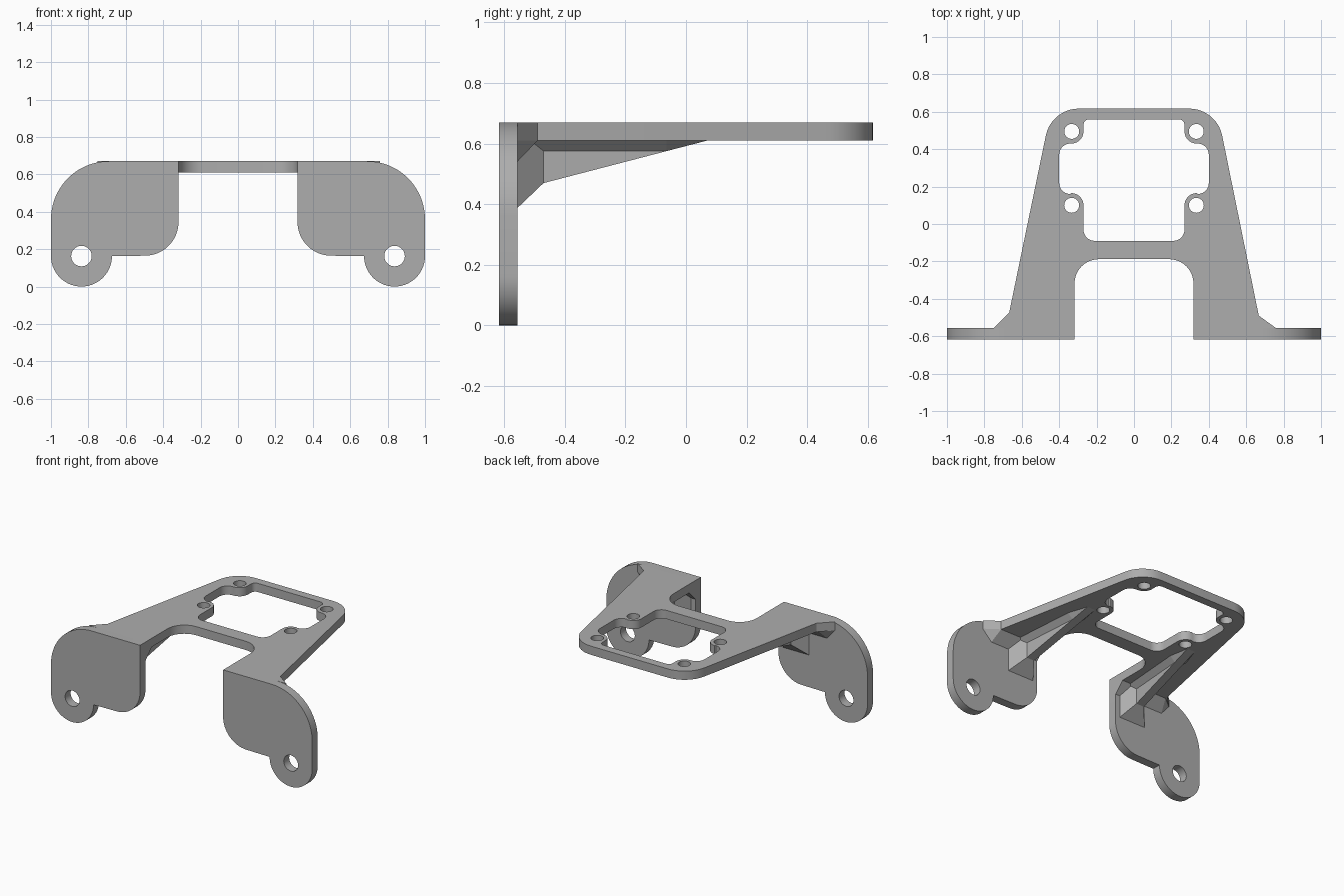
import bpy, bmesh
from math import sin, cos, radians
from mathutils import Matrix

if "Cube" in bpy.data.objects:
    bpy.data.objects.remove(bpy.data.objects["Cube"])

grey = bpy.data.materials.new("plain grey")
grey.use_nodes = True
colour = (0.42, 0.42, 0.42, 1)
grey.diffuse_color = colour
grey.node_tree.nodes["Principled BSDF"].inputs["Base Color"].default_value = colour

TOP, T = 0.67, 0.06          # top height, sheet thickness
UNDER = TOP - T
FRONT = -0.617
INNER = FRONT + T            # back face of the flanges


def arc(cx, cy, r, a, b, n=10):
    return [(cx + r * cos(radians(a + (b - a) * i / n)),
             cy + r * sin(radians(a + (b - a) * i / n))) for i in range(n + 1)]


def circle(cx, cy, r):
    return arc(cx, cy, r, 0, 360, 28)[:-1]


def finish(bm, name, smooth=True):
    bmesh.ops.recalc_face_normals(bm, faces=bm.faces)
    mesh = bpy.data.meshes.new(name)
    bm.to_mesh(mesh)
    bm.free()
    mesh.materials.append(grey)
    obj = bpy.data.objects.new(name, mesh)
    bpy.context.collection.objects.link(obj)
    if smooth:
        bpy.ops.object.select_all(action='DESELECT')
        obj.select_set(True)
        bpy.context.view_layer.objects.active = obj
        bpy.ops.object.shade_smooth_by_angle(angle=radians(30))
    return obj


def sheet(name, loops, matrix):
    """Fill an outline with holes and thicken it by T along local z."""
    bm = bmesh.new()
    for loop in loops:
        vs = [bm.verts.new((x, y, 0)) for x, y in loop]
        for i, v in enumerate(vs):
            bm.edges.new((vs[i - 1], v))
    bmesh.ops.triangle_fill(bm, use_beauty=True, edges=bm.edges[:])
    ext = bmesh.ops.extrude_face_region(bm, geom=bm.faces[:])
    moved = [g for g in ext["geom"] if isinstance(g, bmesh.types.BMVert)]
    bmesh.ops.translate(bm, verts=moved, vec=(0, 0, T))
    bmesh.ops.transform(bm, matrix=matrix, verts=bm.verts)
    return finish(bm, name)


def hull(name, points):
    bm = bmesh.new()
    for p in points:
        bm.verts.new(p)
    bmesh.ops.convex_hull(bm, input=bm.verts)
    bmesh.ops.dissolve_limit(bm, angle_limit=0.01, verts=bm.verts, edges=bm.edges)
    return finish(bm, name, smooth=False)


def flip(points):
    return [(-x, y) for x, y in reversed(points)]


# Top plate: tapered outline, stepped window and four screw holes
def plate_side(corner_y, foot_x):
    return (arc(0.295, 0.437, 0.18, 90, 12)
            + [(0.667, corner_y), (foot_x, INNER), (0.318, INNER)]
            + arc(0.188, -0.318, 0.13, 0, 90))


LEFT, RIGHT = (-0.49, 0.76), (-0.472, 0.75)
outline = plate_side(*LEFT) + flip(plate_side(*RIGHT))
window_side = (arc(0.24, 0.53, 0.03, 90, 0, 5)
               + arc(0.335, 0.495, 0.065, 180, 270)
               + arc(0.34, 0.37, 0.06, 90, 0)
               + arc(0.34, 0.22, 0.06, 0, -90)
               + arc(0.335, 0.1, 0.065, 90, 180)
               + arc(0.21, -0.03, 0.06, 0, -90))
screws = [circle(s * 0.333, y, 0.04) for s in (1, -1) for y in (0.495, 0.1)]
sheet("top_plate", [outline, window_side + flip(window_side)] + screws,
      Matrix.Translation((0, 0, UNDER)))

# Flange profile with a rounded mounting lug
flange = ([(0.318, TOP)] + arc(0.69, 0.36, 0.31, 90, 0, 20)
          + arc(0.837, 0.163, 0.163, 0, -180, 28)
          + arc(0.498, 0.345, 0.18, 270, 180, 14))
lug_hole = circle(0.837, 0.163, 0.055)
upright = Matrix.Translation((0, INNER, 0)) @ Matrix.Rotation(radians(90), 4, 'X')


def rib_x(y):
    return 0.405 - 0.075 * (y - 0.07)


for side, s, (corner_y, foot_x) in (("left", 1, LEFT), ("right", -1, RIGHT)):
    loops = [[(s * x, z) for x, z in lp] for lp in (flange, lug_hole)]
    sheet(side + "_flange", loops, upright)

    def rib(name, section):
        hull(side + name, [(s * (rib_x(y) + w * k), y, z)
                           for y, z, w in section for k in (1, -1)])

    # Tapering rib under the arm, with flared roots
    rib("_rib", [(INNER, UNDER, 0.03), (INNER, 0.447, 0.03),
                 (-0.47, 0.47, 0.03), (0.07, UNDER, 0.03)])
    rib("_rib_plate_flare", [(INNER, UNDER, 0.065), (INNER, 0.575, 0.03),
                             (-0.065, 0.575, 0.03), (0.07, UNDER, 0.03),
                             (-0.065, UNDER, 0.065)])
    rib("_rib_flange_flare", [(INNER, UNDER, 0.1), (INNER, 0.387, 0.1),
                              (-0.47, 0.47, 0.03), (-0.47, UNDER, 0.03)])
    # Bevel strip in the corner between plate and flange
    hull(side + "_corner_bevel",
         [(s * x, y, z) for x, y, z in
          ((0.318, INNER, UNDER), (0.318, INNER, 0.54), (0.318, -0.49, UNDER),
           (0.667, -0.49, UNDER), (0.69, INNER, 0.54), (foot_x, INNER, UNDER))])
